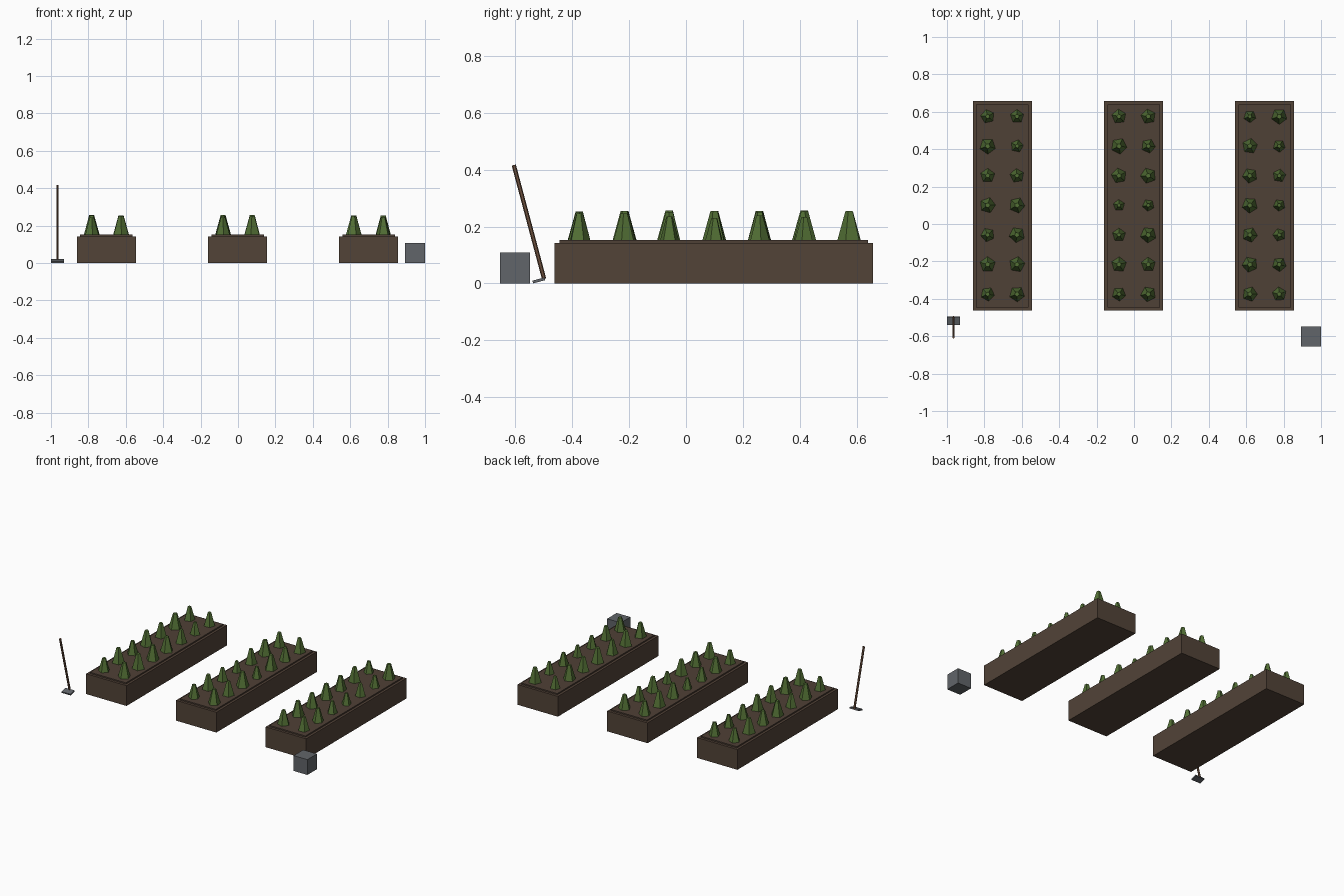
import bpy, math, random
from mathutils import Vector, Matrix

if "Cube" in bpy.data.objects:
    bpy.data.objects.remove(bpy.data.objects["Cube"])

random.seed(4)


def mat(name, rgb):
    m = bpy.data.materials.new(name)
    m.diffuse_color = (*rgb, 1)
    m.use_nodes = True
    m.node_tree.nodes["Principled BSDF"].inputs["Base Color"].default_value = m.diffuse_color
    return m


BED = mat("bed_brown", (0.085, 0.056, 0.039))
SOIL = mat("soil_brown", (0.078, 0.052, 0.037))
LEAF = mat("leaf_green", (0.085, 0.16, 0.035))
WOOD = mat("handle_wood", (0.16, 0.085, 0.05))
STEEL = mat("grey_metal", (0.12, 0.13, 0.142))


def box(name, size, loc, m, rot_x=0):
    bpy.ops.mesh.primitive_cube_add(size=1, location=loc, rotation=(rot_x, 0, 0))
    o = bpy.context.object
    o.name, o.scale = name, size
    o.data.materials.append(m)
    return o


def cone(name, sides, r1, r2, h, loc, m, rot=(0, 0, 0)):
    bpy.ops.mesh.primitive_cone_add(vertices=sides, radius1=r1, radius2=r2,
                                    depth=h, location=loc, rotation=rot)
    o = bpy.context.object
    o.name = name
    o.data.materials.append(m)
    return o


# plant radii in thousandths, from back to front: (left row, right row) per bed
RADII = [
    ((38, 44, 40, 43, 38, 43, 38), (38, 35, 39, 43, 43, 43, 42)),
    ((40, 44, 42, 32, 37, 42, 38), (41, 39, 43, 33, 44, 40, 42)),
    ((34, 42, 41, 43, 41, 43, 41), (43, 34, 36, 33, 35, 39, 39)),
]

# three raised beds, each with a soil slab and two rows of plants
for b, cx in enumerate((-0.704, -0.002, 0.698)):
    box(f"bed_{b}", (0.315, 1.12, 0.143), (cx, 0.097, 0.0715), BED)
    box(f"soil_{b}", (0.281, 1.085, 0.03), (cx, 0.097, 0.137), SOIL)
    for side, row in zip((-1, 1), RADII[b]):
        for i, r in enumerate(row):
            r /= 1000
            h = min(0.106, 2.45 * r)
            cone(f"plant_{b}_{i}", 5, r, r * 0.32, h,
                 (cx + side * 0.0785, 0.575 - i * 0.1583, 0.15 + h / 2), LEAF,
                 (0, 0, random.uniform(0, math.tau)))

# grey storage block
box("block", (0.107, 0.107, 0.108), (0.9465, -0.6015, 0.054), STEEL)

# leaning hoe: tilted handle and blade
tilt = math.radians(14.9)
top, foot = Vector((-0.965, -0.603, 0.417)), Vector((-0.965, -0.502, 0.015))
cone("hoe_handle", 6, 0.0075, 0.0075, (top - foot).length, (top + foot) / 2, WOOD,
     (tilt, 0, 0))
box("hoe_blade", (0.07, 0.044, 0.01), (-0.965, -0.518, 0.0105), STEEL, tilt)
